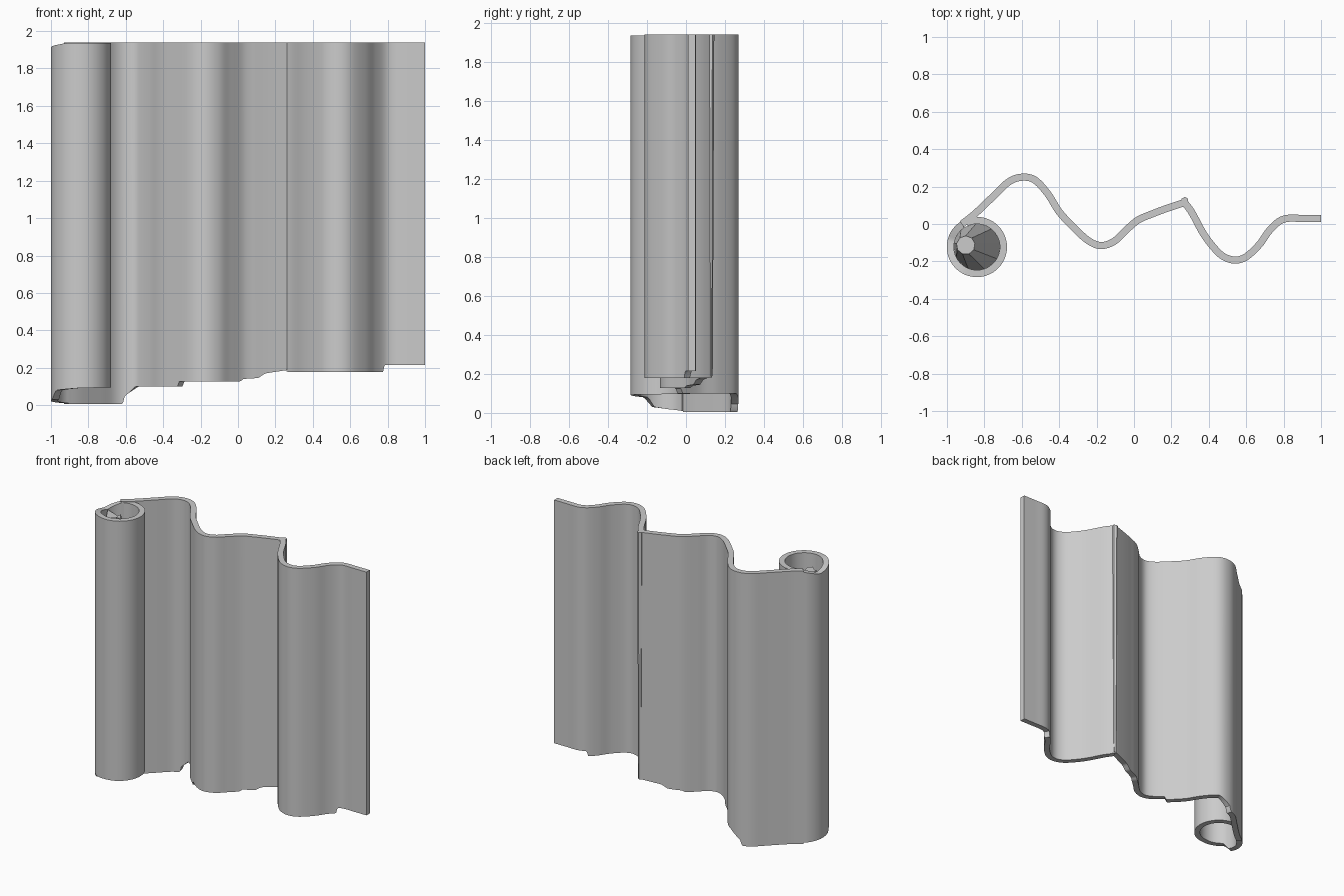
import bpy, bmesh, math, random
from mathutils import Vector

cube = bpy.data.objects.get("Cube")
if cube:
    bpy.data.objects.remove(cube)

TOP, HALF = 1.94, 0.019

grey = bpy.data.materials.new("plain_grey")
grey.use_nodes = True
COLOUR = (0.6, 0.6, 0.6, 1)
grey.diffuse_color = COLOUR
grey.node_tree.nodes["Principled BSDF"].inputs["Base Color"].default_value = COLOUR


def finish(name, bm, angle):
    bmesh.ops.recalc_face_normals(bm, faces=bm.faces)
    mesh = bpy.data.meshes.new(name)
    bm.to_mesh(mesh)
    bm.free()
    mesh.materials.append(grey)
    ob = bpy.data.objects.new(name, mesh)
    bpy.context.collection.objects.link(ob)
    bpy.ops.object.select_all(action='DESELECT')
    ob.select_set(True)
    bpy.context.view_layer.objects.active = ob
    bpy.ops.object.shade_smooth_by_angle(angle=math.radians(angle))
    return ob


def spline(points, steps=8):
    """Smooth run through plan points."""
    p = [Vector(q) for q in points]
    p = [2 * p[0] - p[1]] + p + [2 * p[-1] - p[-2]]
    out = []
    for a, b, c, d in zip(p, p[1:], p[2:], p[3:]):
        for i in range(steps):
            t = i / steps
            out.append(0.5 * (2 * b + (c - a) * t + (2 * a - 5 * b + 4 * c - d) * t**2
                              + (3 * b - a - 3 * c + d) * t**3))
    return out + [p[-2]]


def lookup(table, v):
    """Linear interpolation in a short table."""
    for (a, za), (b, zb) in zip(table, table[1:]):
        if v <= b:
            return za + (zb - za) * max(0, (v - a) / (b - a))
    return table[-1][1]


def sheet(name, path, bottoms, tops):
    """Thick upright sheet along a plan path with uneven lower edge."""
    bm = bmesh.new()
    rings = []
    for i, p in enumerate(path):
        t = path[min(i + 1, len(path) - 1)] - path[max(i - 1, 0)]
        n = Vector((-t.y, t.x)).normalized() * HALF
        rings.append([bm.verts.new((*(p + n * s), z)) for s, z in
                      ((1, bottoms[i]), (1, tops[i]), (-1, tops[i]), (-1, bottoms[i]))])
    for a, b in zip(rings, rings[1:]):
        for k in range(4):
            m = (k + 1) % 4
            bm.faces.new((a[k], a[m], b[m], b[k]))
    bm.faces.new(rings[0])
    bm.faces.new(rings[-1])
    return finish(name, bm, 35)


# Wavy sheet: two smooth runs meeting at a crease
left_run = [(-.92, .0), (-.85, .055), (-.75, .15), (-.67, .225), (-.6, .25), (-.53, .235),
            (-.46, .16), (-.4, .065), (-.33, -.01), (-.25, -.085), (-.18, -.115),
            (-.11, -.095), (-.05, -.04), (.02, .02), (.1, .055), (.18, .085), (.27, .115)]
right_run = [(.27, .115), (.31, .06), (.37, -.05), (.43, -.13), (.48, -.175), (.54, -.193),
             (.6, -.175), (.67, -.11), (.72, -.04), (.77, .01), (.82, .03), (.9, .03), (1, .03)]
path = spline(left_run) + spline(right_run)[1:]
lower_edge = [(-.92, .005), (-.62, .005), (-.61, .045), (-.54, .1), (-.31, .1), (-.3, .127),
              (0, .127), (.02, .14), (.1, .145), (.14, .17), (.26, .188), (.28, .178),
              (.765, .178), (.772, .215), (1, .215)]
sheet("wavy_sheet", path, [lookup(lower_edge, p.x) for p in path], [TOP] * len(path))

# Rolled tube at the right-hand end of the sheet
CENTRE, RADIUS = Vector((-.84, -.123)), .142
roll_edge = [(123, .01), (170, .02), (198, .03), (215, .08), (270, .092), (470, .1)]
roll_top = [(123, 1.93), (165, 1.9), (200, 1.92), (240, 1.935), (470, 1.935)]
angles = range(123, 474, 5)
roll = [CENTRE + RADIUS * Vector((math.cos(math.radians(a)), math.sin(math.radians(a)))) for a in angles]
sheet("rolled_tube", roll, [lookup(roll_edge, a) for a in angles], [lookup(roll_top, a) for a in angles])

# Crumpled steep plug inside the roll
random.seed(3)
bm = bmesh.new()
bmesh.ops.create_cone(bm, cap_ends=True, segments=9, radius1=.13, radius2=.05, depth=.5)
for v in bm.verts:
    upper = v.co.z > 0
    v.co.x += CENTRE.x - (.06 if upper else 0)
    v.co.y += CENTRE.y + (.01 if upper else 0)
    v.co.z += 1.64 + (random.uniform(-.05, .03) if upper else 0)
finish("crumpled_plug", bm, 10)

# Small ridge along the back of the crease
bm = bmesh.new()
bmesh.ops.create_cone(bm, cap_ends=True, segments=6, radius1=.012, radius2=.02, depth=TOP - .19)
for v in bm.verts:
    v.co += Vector((.272, .125, (TOP + .19) / 2))
finish("crease_ridge", bm, 30)
